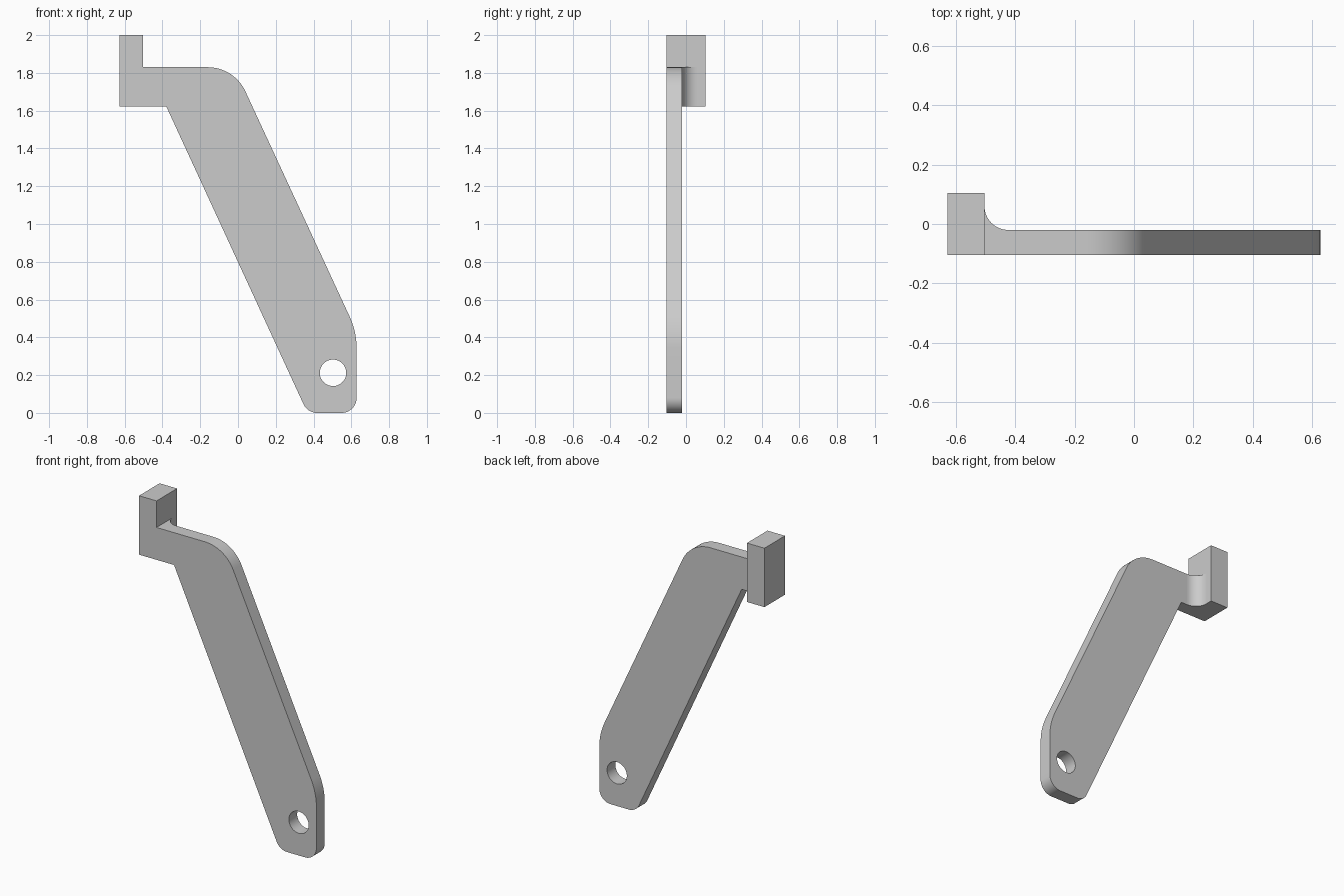
import bpy, math
from mathutils import Vector

cube = bpy.data.objects.get("Cube")
if cube:
    bpy.data.objects.remove(cube, do_unlink=True)

grey = bpy.data.materials.new("plain grey")
grey.use_nodes = True
grey.diffuse_color = (0.6, 0.6, 0.6, 1)
grey.node_tree.nodes["Principled BSDF"].inputs["Base Color"].default_value = (0.6, 0.6, 0.6, 1)


def rounded(corners, steps=16):
    """Outline from (x, y, radius) corners, each with a tangent arc."""
    out = []
    for i, (x, y, r) in enumerate(corners):
        p = Vector((x, y))
        if r == 0:
            out.append(p)
            continue
        a = (Vector(corners[i - 1][:2]) - p).normalized()
        b = (Vector(corners[(i + 1) % len(corners)][:2]) - p).normalized()
        half = a.angle(b) / 2
        centre = p + (a + b).normalized() * r / math.sin(half)
        start = p + a * r / math.tan(half) - centre
        end = p + b * r / math.tan(half) - centre
        first = math.atan2(start.y, start.x)
        # Shortest signed turn from the first tangent point to the last
        sweep = math.remainder(math.atan2(end.y, end.x) - first, math.tau)
        for k in range(steps + 1):
            t = first + sweep * k / steps
            out.append(centre + r * Vector((math.cos(t), math.sin(t))))
    return out


def circle(x, y, r, n=48):
    return [Vector((x + r * math.cos(math.tau * k / n),
                    y + r * math.sin(math.tau * k / n))) for k in range(n)]


def prism(name, outlines, low, high, upright=False):
    """Extrude filled outlines along z, or along y when upright."""
    curve = bpy.data.curves.new(name, 'CURVE')
    curve.dimensions = '2D'
    curve.fill_mode = 'BOTH'
    curve.extrude = (high - low) / 2
    for pts in outlines:
        s = curve.splines.new('POLY')
        s.points.add(len(pts) - 1)
        for q, p in zip(s.points, pts):
            q.co = (p.x, p.y, 0, 1)
        s.use_cyclic_u = True
    ob = bpy.data.objects.new(name, curve)
    bpy.context.collection.objects.link(ob)
    mid = (low + high) / 2
    if upright:
        ob.rotation_euler.x = math.pi / 2
        ob.location.y = mid
    else:
        ob.location.z = mid
    bpy.ops.object.select_all(action='DESELECT')
    ob.select_set(True)
    bpy.context.view_layer.objects.active = ob
    bpy.ops.object.convert(target='MESH')
    ob = bpy.context.object
    ob.data.materials.clear()
    ob.data.materials.append(grey)
    # Weld the caps to the sides so shading follows the edges
    bpy.ops.object.mode_set(mode='EDIT')
    bpy.ops.mesh.select_all(action='SELECT')
    bpy.ops.mesh.remove_doubles(threshold=0.0001)
    bpy.ops.mesh.normals_make_consistent(inside=False)
    bpy.ops.object.mode_set(mode='OBJECT')
    bpy.ops.object.shade_smooth_by_angle(angle=math.radians(30))


FRONT, PLATE_BACK, BACK = -0.104, -0.02, 0.104
LEFT, STEP, BOTTOM, SHELF, TOP = -0.628, -0.504, 1.623, 1.83, 2.0

# Flat arm with upright end tab and pivot hole
arm = rounded([
    (LEFT, TOP, 0), (LEFT, BOTTOM, 0), (-0.38, BOTTOM, 0),
    (0.368, 0, 0.08), (0.628, 0, 0.08), (0.628, 0.43, 0.4),
    (-0.02, SHELF, 0.22), (STEP, SHELF, 0), (STEP, TOP, 0)])
prism("arm_plate", [arm, circle(0.503, 0.212, 0.07)], FRONT, PLATE_BACK, upright=True)

# Block standing behind the end tab
block = rounded([(LEFT, PLATE_BACK, 0), (STEP, PLATE_BACK, 0),
                 (STEP, BACK, 0), (LEFT, BACK, 0)])
prism("mount_block", [block], BOTTOM, TOP)

# Concave fillet between block and arm
R = 0.08
fillet = [Vector((STEP, PLATE_BACK))] + [
    Vector((STEP + R - R * math.sin(a), PLATE_BACK + R - R * math.cos(a)))
    for a in (math.pi / 2 * k / 16 for k in range(17))]
prism("corner_fillet", [fillet], BOTTOM, SHELF)
